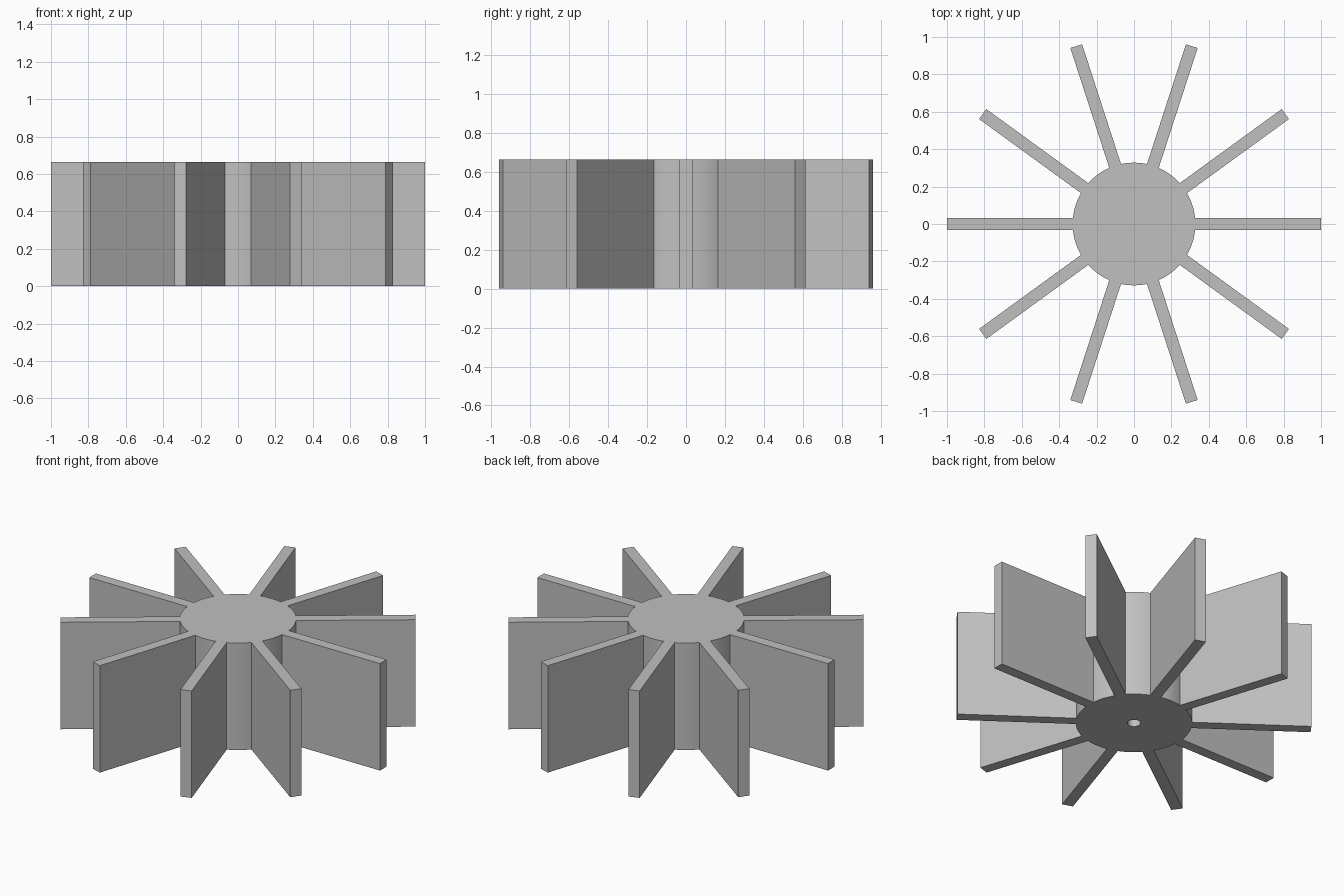
import bpy
import bmesh
from math import tau, radians
from mathutils import Matrix, Vector

HEIGHT = 0.665
HUB_R = 0.328
BORE_R = 0.037
BORE_TOP = 0.6
BLADES = 10
BLADE_W = 0.066

if "Cube" in bpy.data.objects:
    bpy.data.objects.remove(bpy.data.objects["Cube"], do_unlink=True)

grey = bpy.data.materials.new("plain grey")
grey.use_nodes = True
colour = (0.53, 0.53, 0.53, 1)
grey.diffuse_color = colour
grey.node_tree.nodes["Principled BSDF"].inputs["Base Color"].default_value = colour


def add_part(name, bm):
    bmesh.ops.recalc_face_normals(bm, faces=bm.faces)
    mesh = bpy.data.meshes.new(name)
    bm.to_mesh(mesh)
    bm.free()
    mesh.materials.append(grey)
    part = bpy.data.objects.new(name, mesh)
    bpy.context.collection.objects.link(part)
    return part


# Hub: turned profile with a blind shaft bore in the underside
bm = bmesh.new()
profile = [(0, BORE_TOP), (BORE_R, BORE_TOP), (BORE_R, 0),
           (HUB_R, 0), (HUB_R, HEIGHT), (0, HEIGHT)]
verts = [bm.verts.new((r, 0, z)) for r, z in profile]
edges = [bm.edges.new(pair) for pair in zip(verts, verts[1:])]
bmesh.ops.spin(bm, geom=verts + edges, cent=(0, 0, 0), axis=(0, 0, 1),
               angle=tau, steps=80, use_duplicate=False)
bmesh.ops.remove_doubles(bm, verts=bm.verts, dist=0.0001)
hub = add_part("hub", bm)
bpy.ops.object.select_all(action="DESELECT")
hub.select_set(True)
bpy.context.view_layer.objects.active = hub
bpy.ops.object.shade_smooth_by_angle(angle=radians(30))

# Blades: flat radial plates, rooted just inside the hub wall
root, tip = HUB_R - 0.01, 1.0
for i in range(BLADES):
    bm = bmesh.new()
    place = (Matrix.Rotation(i * tau / BLADES, 4, "Z")
             @ Matrix.Translation(((root + tip) / 2, 0, HEIGHT / 2))
             @ Matrix.Diagonal((tip - root, BLADE_W, HEIGHT, 1)))
    bmesh.ops.create_cube(bm, size=1, matrix=place)
    add_part(f"blade_{i + 1}", bm)
